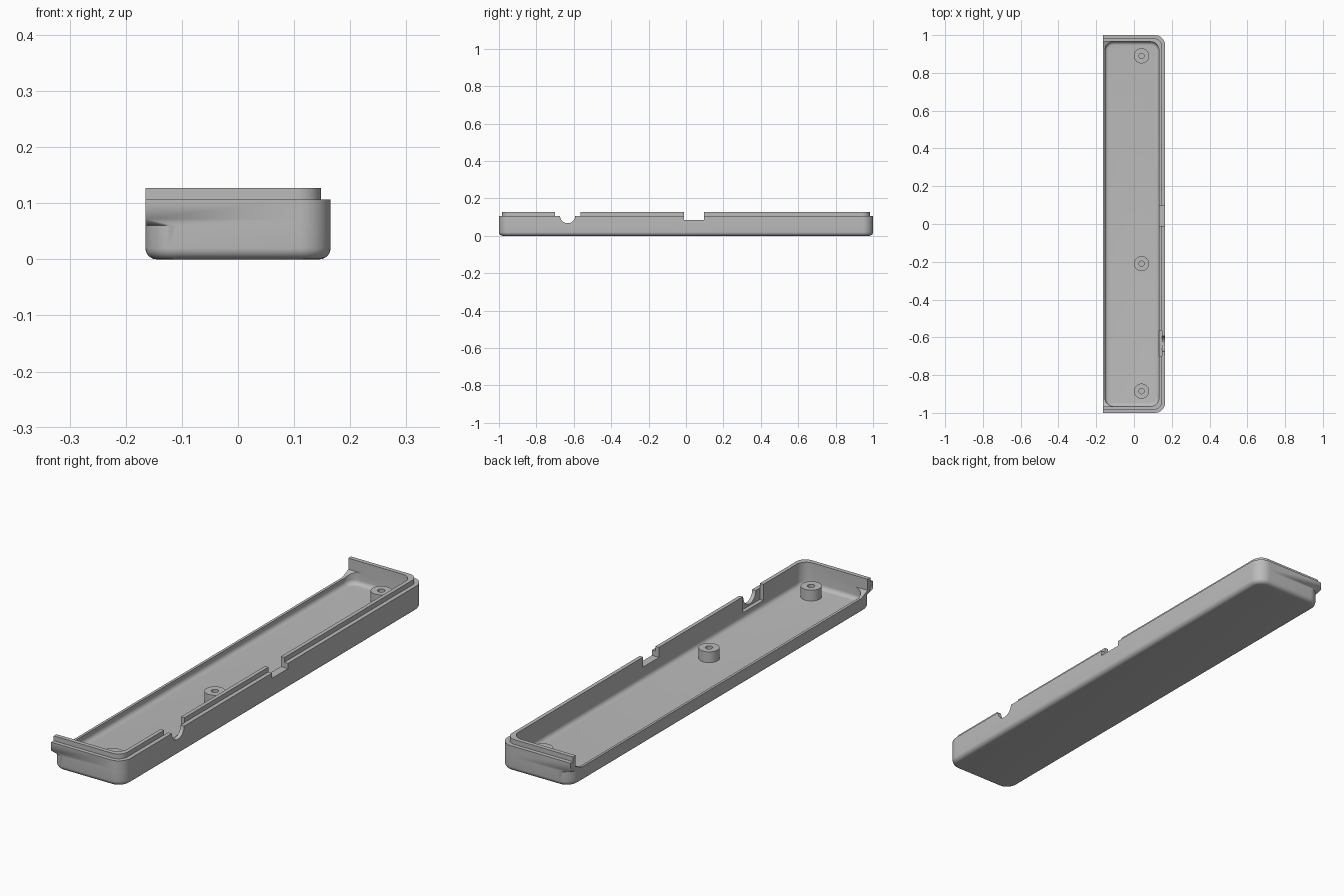
import bpy, bmesh
from math import sin, cos, pi

cube = bpy.data.objects.get("Cube")
if cube:
    bpy.data.objects.remove(cube)

grey = bpy.data.materials.new("plain_grey")
grey.use_nodes = True
colour = (0.5, 0.5, 0.5, 1)
grey.diffuse_color = colour
grey.node_tree.nodes["Principled BSDF"].inputs["Base Color"].default_value = colour


def ring(z, x0, x1, y, r_left, r_right, steps=10):
    """Rounded rectangle with separate radii for the -x and +x corners."""
    pts = []
    for quarter, (sx, sy) in enumerate([(1, 1), (-1, 1), (-1, -1), (1, -1)]):
        r = r_right if sx > 0 else r_left
        cx = x1 - r if sx > 0 else x0 + r
        for i in range(steps + 1):
            a = (quarter + i / steps) * pi / 2
            pts.append((cx + r * cos(a), sy * (y - r) + r * sin(a), z))
    return pts


def circle(cx, cy, z, r, n=32):
    return [(cx + r * cos(2 * pi * i / n), cy + r * sin(2 * pi * i / n), z) for i in range(n)]


def loft(name, rings):
    """Skin a stack of rings and cap both ends."""
    bm = bmesh.new()
    loops = [[bm.verts.new(p) for p in pts] for pts in rings]
    n = len(loops[0])
    for a, b in zip(loops, loops[1:]):
        for i in range(n):
            j = (i + 1) % n
            bm.faces.new((a[i], a[j], b[j], b[i]))
    bm.faces.new(loops[0][::-1])
    bm.faces.new(loops[-1])
    bmesh.ops.remove_doubles(bm, verts=bm.verts, dist=1e-5)
    bmesh.ops.recalc_face_normals(bm, faces=bm.faces)
    mesh = bpy.data.meshes.new(name)
    bm.to_mesh(mesh)
    bm.free()
    mesh.materials.append(grey)
    ob = bpy.data.objects.new(name, mesh)
    bpy.context.collection.objects.link(ob)
    return ob


def block(name, x, y, z):
    corners = [(x[0], y[0]), (x[1], y[0]), (x[1], y[1]), (x[0], y[1])]
    return loft(name, [[(px, py, h) for px, py in corners] for h in z])


def activate(ob):
    bpy.ops.object.select_all(action='DESELECT')
    ob.select_set(True)
    bpy.context.view_layer.objects.active = ob


def cut(ob, cutter):
    cutter.hide_render = True
    mod = ob.modifiers.new("cut", 'BOOLEAN')
    mod.operation = 'DIFFERENCE'
    mod.solver = 'EXACT'
    mod.object = cutter
    activate(ob)
    bpy.ops.object.modifier_apply(modifier=mod.name)
    bpy.data.objects.remove(cutter)


def fillet(z, x0, x1, y, r, f, steps=6):
    """Rings that round the bottom edge with radius f."""
    out = []
    for i in range(steps + 1):
        a = i / steps * pi / 2
        d = f * (1 - sin(a))
        out.append(ring(z + f * (1 - cos(a)), x0 + d, x1 - d, y - d, r - d, r - d))
    return out


W, L, LIP = 0.165, 1.0, 0.017

# Tray shell: filleted base, corners that turn square, stepped lip
tray = loft("tray", fillet(0, -W, W, L, 0.055, 0.02) + [
    ring(0.06, -W, W, L, 0.055, 0.055),
    ring(0.072, -W, W, L, 0, 0.055),
    ring(0.107, -W, W, L, 0, 0.055),
    ring(0.107, -W, W - LIP, L - LIP, 0, 0.042),
    ring(0.127, -W, W - LIP, L - LIP, 0, 0.042)])

# Hollow interior
cut(tray, loft("cavity", fillet(0.03, -0.154, 0.132, 0.965, 0.045, 0.018)
               + [ring(0.2, -0.154, 0.132, 0.965, 0.045, 0.045)]))

# Open long side, leaving sloped fillets at both ends
cut(tray, loft("side_opening", [
    ring(0.062, -0.3, -0.1, 0.925, 0, 0),
    ring(0.08, -0.3, -0.1, 0.965, 0, 0),
    ring(0.2, -0.3, -0.1, 0.965, 0, 0)]))

# Square notch, and round cable notch with its inner recess
cut(tray, block("square_notch", (0.1, 0.3), (-0.01, 0.095), (0.085, 0.2)))
cut(tray, block("inner_recess", (0.1, 0.1485), (-0.7, -0.565), (0.06, 0.2)))
hole = [[(x, y, z) for z, y, _ in circle(0.108, -0.633, 0, 0.041)] for x in (0.12, 0.3)]
cut(tray, loft("round_notch", hole))

# Screw posts with blind holes
parts = [tray]
for label, y in (("back", 0.89), ("middle", -0.21), ("front", -0.885)):
    parts.append(loft(label + "_post", [
        circle(0.04, y, 0.025, 0.04), circle(0.04, y, 0.075, 0.04),
        circle(0.04, y, 0.075, 0.014), circle(0.04, y, 0.04, 0.014)]))

for ob in parts:
    activate(ob)
    bpy.ops.object.shade_smooth_by_angle(angle=pi / 6)
